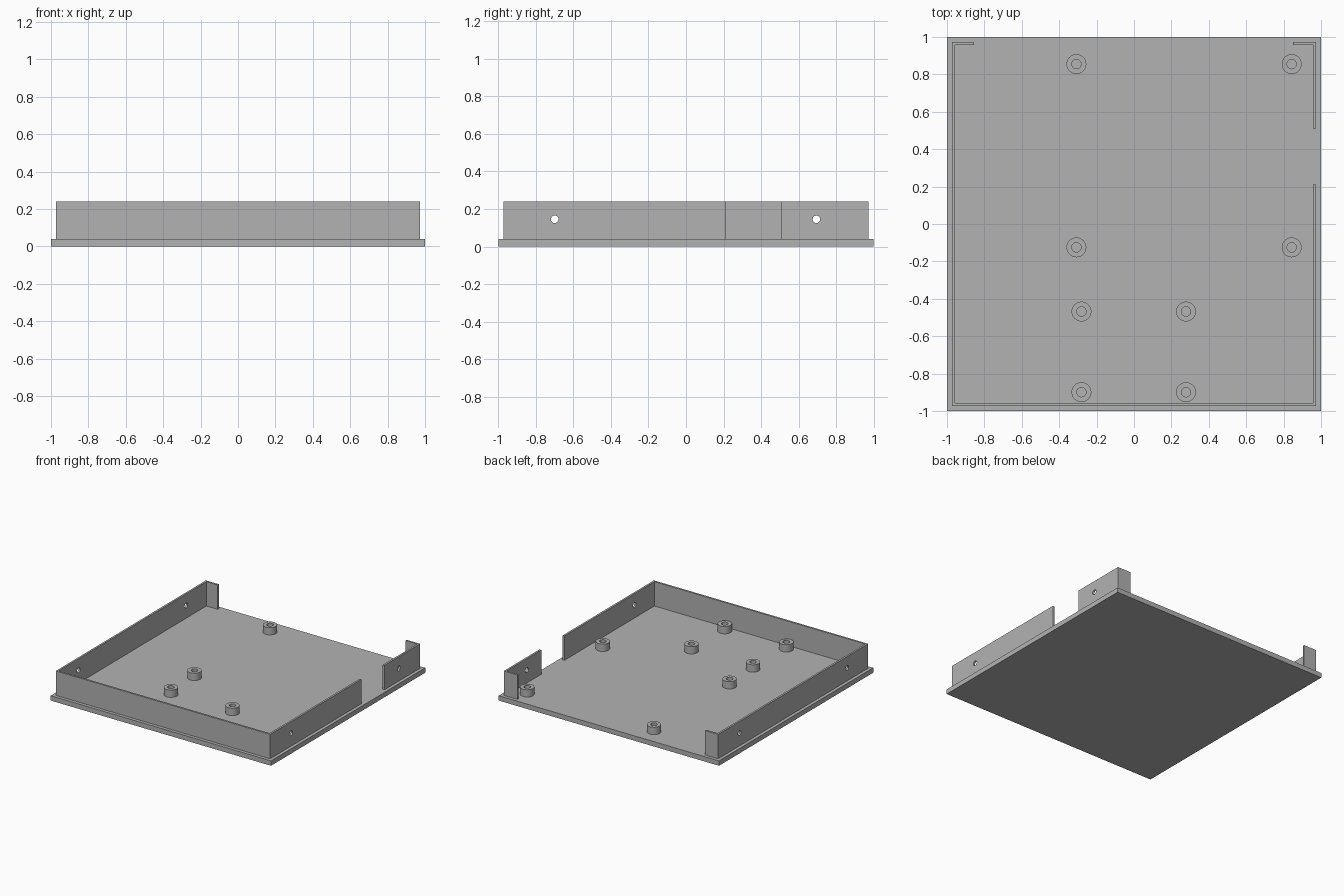
import bpy, bmesh, math
from mathutils import Matrix

if "Cube" in bpy.data.objects:
    bpy.data.objects.remove(bpy.data.objects["Cube"], do_unlink=True)

FLOOR, TOP = 0.04, 0.24       # base thickness, wall top
OUTER, INNER = 0.973, 0.957   # wall faces, measured from the centre

grey = bpy.data.materials.new("plain grey")
grey.use_nodes = True
grey.diffuse_color = (0.448, 0.448, 0.448, 1)
grey.node_tree.nodes["Principled BSDF"].inputs["Base Color"].default_value = grey.diffuse_color


def add_object(name, bm):
    bmesh.ops.recalc_face_normals(bm, faces=bm.faces)
    mesh = bpy.data.meshes.new(name)
    bm.to_mesh(mesh)
    bm.free()
    mesh.materials.append(grey)
    obj = bpy.data.objects.new(name, mesh)
    bpy.context.collection.objects.link(obj)
    return obj


def select_only(obj):
    bpy.ops.object.select_all(action="DESELECT")
    obj.select_set(True)
    bpy.context.view_layer.objects.active = obj


def wall(name, path):
    """Thin upright wall: outer path plus the same path clamped inward."""
    clamp = lambda v: max(-INNER, min(INNER, v))
    rings = [path, [(clamp(x), clamp(y)) for x, y in path]]
    bm = bmesh.new()
    # corner posts: outer bottom, inner bottom, inner top, outer top
    posts = []
    for (ox, oy), (ix, iy) in zip(*rings):
        corners = [(ox, oy, FLOOR), (ix, iy, FLOOR), (ix, iy, TOP), (ox, oy, TOP)]
        posts.append([bm.verts.new(c) for c in corners])
    for a, b in zip(posts, posts[1:]):
        for i in range(4):
            j = (i + 1) % 4
            bm.faces.new((a[i], a[j], b[j], b[i]))
    bm.faces.new(posts[0])
    bm.faces.new(posts[-1])
    return add_object(name, bm)


def standoff(name, x, y, radius=0.053, bore=0.025, height=0.06, sides=40):
    """Round post with a blind screw hole, made by spinning its section."""
    bm = bmesh.new()
    section = [(radius, 0), (radius, height), (bore, height), (bore, 0)]
    verts = [bm.verts.new((r, 0, z)) for r, z in section]
    edges = [bm.edges.new((verts[i], verts[(i + 1) % 4])) for i in range(4)]
    bmesh.ops.spin(bm, geom=verts + edges, cent=(0, 0, 0), axis=(0, 0, 1),
                   angle=math.tau, steps=sides, use_merge=True)
    bmesh.ops.remove_doubles(bm, verts=bm.verts, dist=0.0001)
    bmesh.ops.translate(bm, verts=bm.verts, vec=(x, y, FLOOR))
    obj = add_object(name, bm)
    select_only(obj)
    bpy.ops.object.shade_smooth_by_angle(angle=math.radians(30))


# Base plate
bm = bmesh.new()
bmesh.ops.create_cube(bm, size=1)
bmesh.ops.scale(bm, verts=bm.verts, vec=(2, 2, FLOOR))
bmesh.ops.translate(bm, verts=bm.verts, vec=(0, 0, FLOOR / 2))
add_object("base_plate", bm)

# Rim walls, open at the back and with a gap in the left side
walls = [
    wall("main_wall", [(-0.855, OUTER), (-OUTER, OUTER), (-OUTER, -OUTER),
                       (OUTER, -OUTER), (OUTER, 0.21)]),
    wall("back_left_wall", [(OUTER, 0.51), (OUTER, OUTER), (0.85, OUTER)]),
]

# Screw holes through both side walls
bm = bmesh.new()
for y in (-0.7, 0.695):
    bmesh.ops.create_cone(bm, cap_ends=True, segments=32, radius1=0.02, radius2=0.02, depth=2.2,
                          matrix=Matrix.Translation((0, y, 0.145)) @ Matrix.Rotation(math.pi / 2, 4, "Y"))
cutter = add_object("hole_cutter", bm)
cutter.hide_render = True
for obj in walls:
    select_only(obj)
    cut = obj.modifiers.new("screw_holes", "BOOLEAN")
    cut.operation = "DIFFERENCE"
    cut.solver = "EXACT"
    cut.object = cutter
    bpy.ops.object.modifier_apply(modifier=cut.name)
bpy.data.objects.remove(cutter, do_unlink=True)

# Two rectangular groups of board standoffs
groups = {"large_board": ((-0.308, 0.843), (0.855, -0.125)),
          "small_board": ((-0.281, 0.278), (-0.468, -0.899))}
for group, (xs, ys) in groups.items():
    for x, side in zip(xs, ("right", "left")):
        for y, end in zip(ys, ("back", "front")):
            standoff(f"{group}_standoff_{end}_{side}", x, y)
